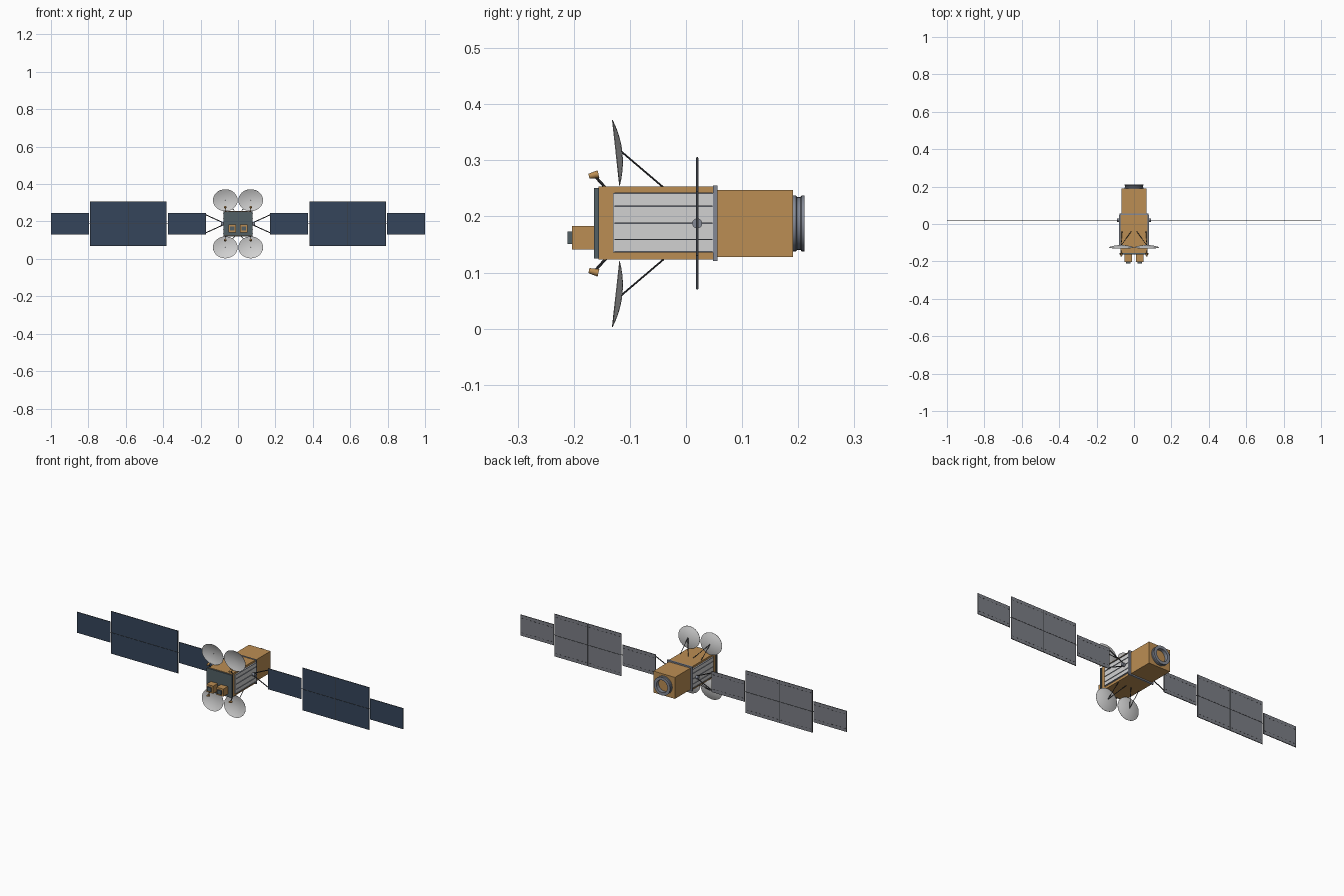
import bpy, bmesh
from math import sin, cos, pi, radians
from mathutils import Vector, Matrix

if "Cube" in bpy.data.objects:
    bpy.data.objects.remove(bpy.data.objects["Cube"])


def material(name, r, g, b):
    m = bpy.data.materials.new(name)
    m.use_nodes = True
    m.diffuse_color = (r, g, b, 1)
    m.node_tree.nodes["Principled BSDF"].inputs["Base Color"].default_value = (r, g, b, 1)
    return m


GOLD = material("gold foil", 0.5, 0.27, 0.087)
WHITE = material("pale grey", 0.64, 0.64, 0.64)
CELL = material("cell blue", 0.035, 0.06, 0.105)
BACK = material("panel grey", 0.2, 0.21, 0.235)
SLATE = material("slate", 0.085, 0.115, 0.13)
STEEL = material("steel", 0.23, 0.25, 0.3)
DARK = material("dark metal", 0.04, 0.042, 0.048)

MID = 0.1875   # height of the centre line
WING_Y = 0.02  # depth of the solar wings


def finish(name, bm, mat, smooth=False):
    bmesh.ops.recalc_face_normals(bm, faces=bm.faces)
    me = bpy.data.meshes.new(name)
    bm.to_mesh(me)
    bm.free()
    me.materials.append(mat)
    ob = bpy.data.objects.new(name, me)
    bpy.context.collection.objects.link(ob)
    if smooth:
        bpy.ops.object.select_all(action="DESELECT")
        ob.select_set(True)
        bpy.context.view_layer.objects.active = ob
        bpy.ops.object.shade_smooth_by_angle(angle=radians(35))
    return ob


def add_box(bm, x, y, z):
    """Box from three (low, high) ranges."""
    size = [r[1] - r[0] for r in (x, y, z)]
    mid = [(r[1] + r[0]) / 2 for r in (x, y, z)]
    bmesh.ops.create_cube(bm, size=1, matrix=Matrix.Translation(mid) @ Matrix.Diagonal((*size, 1)))


def box(name, x, y, z, mat):
    bm = bmesh.new()
    add_box(bm, x, y, z)
    return finish(name, bm, mat)


def rod(name, a, b, r1, mat, r2=None, sides=8):
    a, b = Vector(a), Vector(b)
    rot = (b - a).to_track_quat("Z", "Y").to_matrix().to_4x4()
    bm = bmesh.new()
    bmesh.ops.create_cone(bm, cap_ends=True, segments=sides, radius1=r1,
                          radius2=r1 if r2 is None else r2, depth=(b - a).length,
                          matrix=Matrix.Translation((a + b) / 2) @ rot)
    return finish(name, bm, mat, True)


def lathe(name, profile, mat, sides, matrix, closed):
    """Revolve (radius, depth) points about the local y axis."""
    bm = bmesh.new()
    rings = [[bm.verts.new((r * cos(2 * pi * i / sides), d, r * sin(2 * pi * i / sides)))
              for i in range(sides)] for r, d in profile]
    pairs = list(zip(rings, rings[1:] + rings[:1])) if closed else list(zip(rings, rings[1:]))
    for p, q in pairs:
        for i in range(sides):
            j = (i + 1) % sides
            bm.faces.new((p[i], p[j], q[j], q[i]))
    if not closed:
        bm.faces.new(rings[0])
        bm.faces.new(rings[-1])
    bm.transform(matrix)
    return finish(name, bm, mat, True)


# Main body
box("service_body", (-0.071, 0.071), (-0.156, 0.05), (0.123, 0.253), GOLD)
box("rear_body", (-0.066, 0.066), (0.05, 0.191), (0.128, 0.247), GOLD)
box("collar_frame", (-0.077, 0.077), (0.048, 0.056), (0.121, 0.255), STEEL)
box("front_plate", (-0.077, 0.077), (-0.164, -0.155), (0.125, 0.251), SLATE)

# Hollow ring at the rear
lathe("docking_ring", [(0.05, 0.188), (0.05, 0.196), (0.047, 0.198), (0.047, 0.204), (0.05, 0.206),
                       (0.05, 0.211), (0.034, 0.211), (0.034, 0.188)],
      STEEL, 32, Matrix.Translation((0, 0, MID)), True)

# Instruments on the front plate
for s, side in ((1, "left"), (-1, "right")):
    cx = s * 0.031
    box(f"{side}_camera_box", (cx - 0.021, cx + 0.021), (-0.203, -0.163), (0.141, 0.183), GOLD)
    box(f"{side}_camera_lens", (cx - 0.012, cx + 0.012), (-0.211, -0.202), (0.151, 0.173), SLATE)

for s, side in ((1, "left"), (-1, "right")):
    # Ribbed radiator on the flank
    box(f"{side}_radiator", sorted((s * 0.07, s * 0.077)), (-0.13, 0.048), (0.136, 0.242), WHITE)
    bm = bmesh.new()
    for z in (0.137, 0.159, 0.188, 0.218, 0.241):
        add_box(bm, sorted((s * 0.075, s * 0.08)), (-0.127, 0.047), (z - 0.0012, z + 0.0012))
    finish(f"{side}_radiator_ribs", bm, STEEL)

    # Wing hub and forked yoke
    rod(f"{side}_wing_hub", (s * 0.07, WING_Y, MID), (s * 0.092, WING_Y, MID), 0.009, STEEL, sides=16)
    for k, level in ((1, "upper"), (-1, "lower")):
        rod(f"{side}_{level}_yoke_arm", (s * 0.084, WING_Y, MID + k * 0.008),
            (s * 0.174, WING_Y, MID + k * 0.049), 0.0026, DARK)
    rod(f"{side}_wing_spar", (s * 0.372, WING_Y, MID), (s * 0.8, WING_Y, MID), 0.0015, DARK)

    # Solar panels: dark core, blue cells in front, grey skin with fasteners behind
    core, cells, skin, studs = (bmesh.new() for _ in range(4))
    for x0, x1, half, cols, rows in ((0.171, 0.375, 0.058, 1, 1), (0.381, 0.791, 0.118, 2, 2),
                                     (0.796, 1.0, 0.058, 1, 1)):
        add_box(core, sorted((s * x0, s * x1)), (WING_Y - 0.001, WING_Y + 0.001), (MID - half, MID + half))
        w, h = (x1 - x0) / cols, 2 * half / rows
        for c in range(cols):
            for r in range(rows):
                xs = sorted((s * (x0 + c * w + 0.0015), s * (x0 + (c + 1) * w - 0.0015)))
                zs = (MID - half + r * h + 0.0015, MID - half + (r + 1) * h - 0.0015)
                add_box(cells, xs, (WING_Y - 0.002, WING_Y - 0.0008), zs)
                add_box(skin, xs, (WING_Y + 0.0008, WING_Y + 0.002), zs)
            for z in (MID - half + 0.018, MID + half - 0.018):
                for i in range(8):
                    x = s * (x0 + c * w + w * (i + 0.5) / 8)
                    add_box(studs, (x - 0.005, x + 0.005), (WING_Y + 0.001, WING_Y + 0.0026),
                            (z - 0.0012, z + 0.0012))
    finish(f"{side}_panel_cores", core, DARK)
    finish(f"{side}_solar_cells", cells, CELL)
    finish(f"{side}_panel_backs", skin, BACK)
    finish(f"{side}_panel_fasteners", studs, DARK)

    # Dish antennas with struts and feed horns, above and below
    for k, level in ((1, "upper"), (-1, "lower")):
        tag = f"{side}_{level}"
        cx = s * 0.068
        place = (Matrix.Translation((cx, -0.1255, MID + k * 0.126)) @ Matrix.Rotation(k * radians(6.3), 4, "X")
                 @ Matrix.Diagonal((0.066, 1, 0.059, 1)))
        steps = [1, 0.8, 0.6, 0.4, 0.2, 0.04]
        bowl = [(r, 0.011 * (1 - r * r)) for r in reversed(steps)]
        shell = [(r, 0.0012 + 0.011 * (1 - r * r)) for r in steps]
        lathe(f"{tag}_dish", bowl + shell, WHITE, 32, place, False)
        hub = (cx, -0.114, MID + k * 0.127)
        for foot, end in ((0.015, "inner"), (0.064, "outer")):
            rod(f"{tag}_{end}_strut", hub, (s * foot, -0.04, MID + k * 0.064), 0.0016, DARK)
        rod(f"{tag}_feed_arm", (cx, -0.143, MID + k * 0.063), (cx, -0.161, MID + k * 0.083), 0.0025, DARK)
        rod(f"{tag}_feed_horn", (cx, -0.173, MID + k * 0.084), (cx, -0.156, MID + k * 0.088),
            0.0045, GOLD, 0.007, 12)
